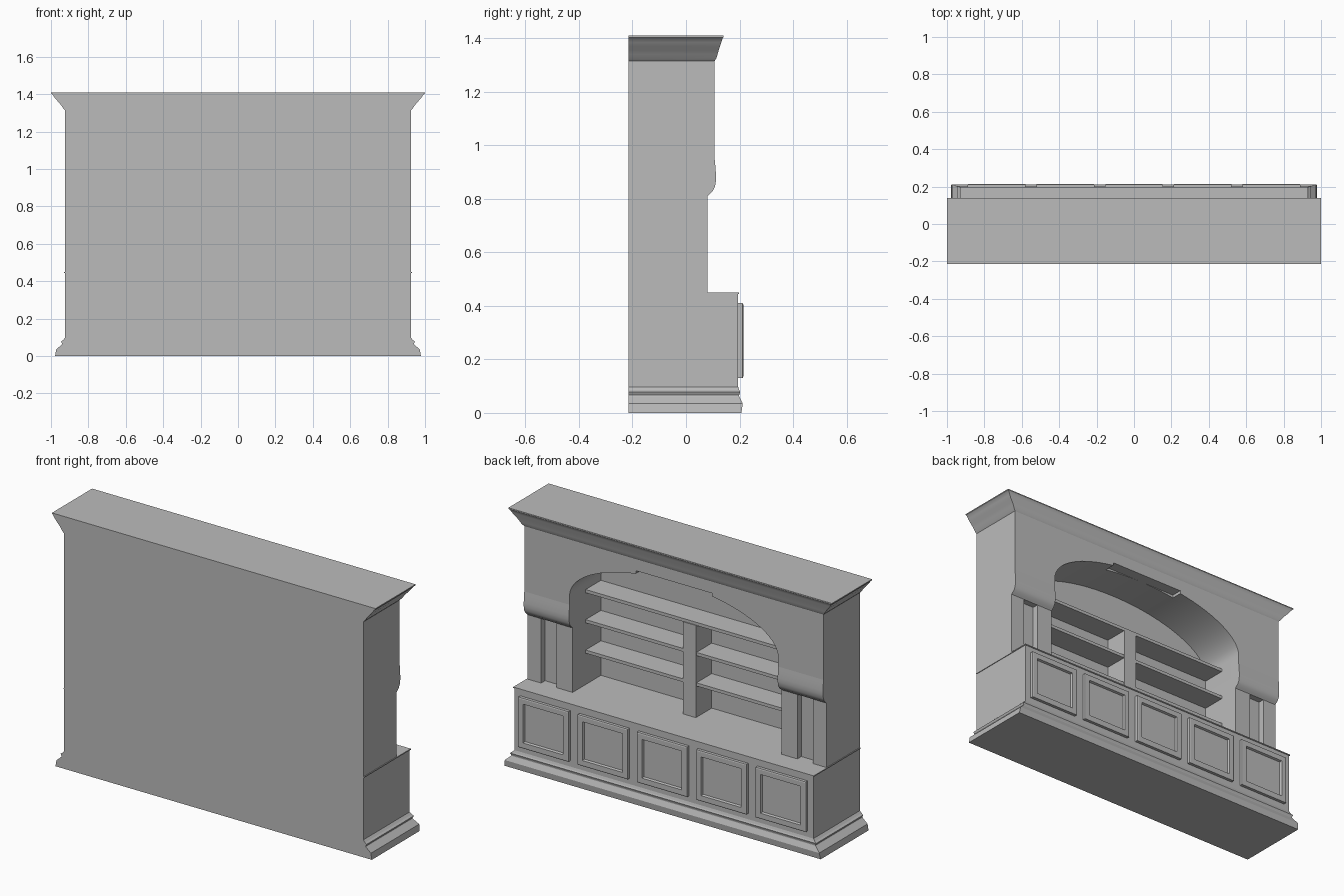
import bpy
import bmesh
import math

if "Cube" in bpy.data.objects:
    bpy.data.objects.remove(bpy.data.objects["Cube"])

grey = bpy.data.materials.new("plain grey")
grey.use_nodes = True
colour = (0.5, 0.5, 0.5, 1)
grey.diffuse_color = colour
grey.node_tree.nodes["Principled BSDF"].inputs["Base Color"].default_value = colour

BACK, HALF = -0.215, 0.925
INNER = 0.645          # half width of the alcove
COUNTER = 0.45


def finish(name, bm, smooth=False):
    bmesh.ops.recalc_face_normals(bm, faces=bm.faces)
    mesh = bpy.data.meshes.new(name)
    bm.to_mesh(mesh)
    bm.free()
    mesh.materials.append(grey)
    ob = bpy.data.objects.new(name, mesh)
    bpy.context.collection.objects.link(ob)
    if smooth:
        bpy.ops.object.select_all(action='DESELECT')
        ob.select_set(True)
        bpy.context.view_layer.objects.active = ob
        bpy.ops.object.shade_smooth_by_angle(angle=math.radians(35))
    return ob


def prism(name, outline, offset, smooth=False):
    """Extrude a flat outline of 3D points along an offset."""
    bm = bmesh.new()
    face = bm.faces.new([bm.verts.new(p) for p in outline])
    new = bmesh.ops.extrude_face_region(bm, geom=[face])["geom"]
    moved = [v for v in new if isinstance(v, bmesh.types.BMVert)]
    bmesh.ops.translate(bm, vec=offset, verts=moved)
    bmesh.ops.triangulate(bm, faces=[f for f in bm.faces if len(f.verts) > 4])
    return finish(name, bm, smooth)


def box(name, x0, x1, y0, y1, z0, z1):
    outline = [(x0, y0, z0), (x1, y0, z0), (x1, y1, z0), (x0, y1, z0)]
    return prism(name, outline, (0, 0, z1 - z0))


def moulding(name, profile, smooth=False):
    """Stack rectangles (height, half width, room side) against the flat back."""
    bm = bmesh.new()
    rings = [[bm.verts.new(p) for p in
              ((-w, BACK, z), (w, BACK, z), (w, y, z), (-w, y, z))]
             for z, w, y in profile]
    for low, high in zip(rings, rings[1:]):
        for i in range(4):
            j = (i + 1) % 4
            bm.faces.new((low[i], low[j], high[j], high[i]))
    bm.faces.new(rings[0])
    bm.faces.new(rings[-1])
    return finish(name, bm, smooth)


def arch_outline(y, z_base, notch=False):
    """Wall with an elliptical opening, as an upside-down U."""
    curve = []
    for i in range(49):
        a = math.pi * i / 48
        curve.append((INNER * math.cos(a), 1.0 + 0.25 * math.sin(a)))
    if notch:
        edge, low, high = 0.235, 1.233, 1.25
        right = [p for p in curve if p[0] > edge]
        left = [p for p in curve if p[0] < -edge]
        curve = right + [(edge, low), (edge, high), (-edge, high), (-edge, low)] + left
    pts = [(HALF, z_base), (INNER, z_base)] + curve
    pts += [(-INNER, z_base), (-HALF, z_base), (-HALF, 1.32), (HALF, 1.32)]
    return [(x, y, z) for x, z in pts]


# Plinth, cupboard body and counter
moulding("plinth", [(0, 0.978, 0.207), (0.035, 0.972, 0.212), (0.062, 0.942, 0.199),
                    (0.066, 0.94, 0.199), (0.078, 0.946, 0.203), (0.085, 0.936, 0.199),
                    (0.097, HALF, 0.195)])
box("cupboard", -HALF, HALF, BACK, 0.195, 0.09, 0.444)
box("counter", -0.929, 0.929, BACK, 0.199, 0.444, COUNTER)

# Framed cupboard doors with sunken panels
for n in range(5):
    cx = (n - 2) * 0.367
    door = box("door", cx - 0.155, cx + 0.155, 0.19, 0.212, 0.13, 0.41)
    bm = bmesh.new()
    bm.from_mesh(door.data)
    bm.faces.ensure_lookup_table()
    front = max(bm.faces, key=lambda f: f.calc_center_median().y)
    bmesh.ops.inset_region(bm, faces=[front], thickness=0.008, depth=0.002)
    bmesh.ops.inset_region(bm, faces=[front], thickness=0.037)
    bmesh.ops.inset_region(bm, faces=[front], thickness=0.006, depth=-0.012)
    bm.to_mesh(door.data)
    bm.free()

# Back wall and vaulted alcove
box("back_panel", -HALF, HALF, BACK, -0.17, COUNTER, 1.32)
prism("alcove", arch_outline(-0.17, COUNTER), (0, 0.215, 0), True)
prism("arched_fascia", arch_outline(0.045, 0.95, True), (0, 0.062, 0), True)

# Rolled fascia ends and paired pilasters on both sides
roll = [(0.045, 0.81), (0.08, 0.81), (0.088, 0.818), (0.1, 0.829), (0.108, 0.845),
        (0.112, 0.868), (0.112, 0.89), (0.11, 0.92), (0.107, 0.95), (0.045, 0.95)]
for side in (-1, 1):
    prism("fascia_roll", [(side * INNER, y, z) for y, z in roll],
          (side * (HALF - INNER), 0, 0), True)
    for near, far in ((INNER, 0.745), (0.84, HALF)):
        box("pilaster", *sorted((side * near, side * far)), 0.045, 0.08, COUNTER, 0.815)

# Middle post and shelves
box("middle_post", -0.04, 0.04, -0.17, -0.03, COUNTER, 0.965)
for z in (0.625, 0.795, 0.963):
    box("shelf", -INNER, INNER, -0.17, -0.035, z, z + 0.018)

# Crown moulding
moulding("crown", [(1.315, HALF, 0.107), (1.325, 0.935, 0.113), (1.34, 0.945, 0.118),
                   (1.355, 0.957, 0.122), (1.37, 0.971, 0.127), (1.385, 0.983, 0.132),
                   (1.4, 0.993, 0.137), (1.404, 1.0, 0.14), (1.41, 1.0, 0.14)], True)
